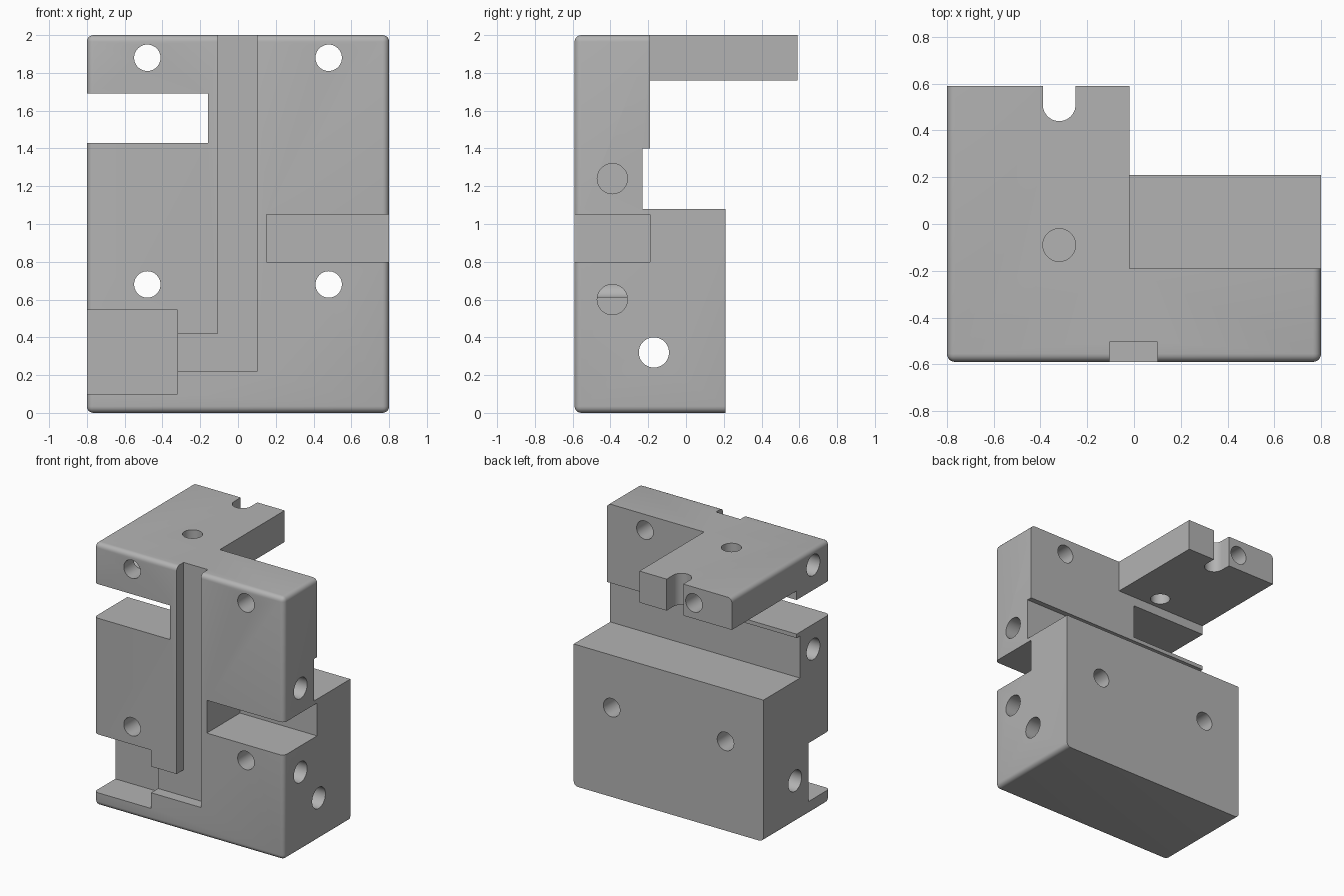
import bpy
import bmesh
from math import radians
from mathutils import Matrix, Vector

if "Cube" in bpy.data.objects:
    bpy.data.objects.remove(bpy.data.objects["Cube"], do_unlink=True)

grey = bpy.data.materials.new("machined grey")
grey.use_nodes = True
grey.diffuse_color = (0.45, 0.45, 0.45, 1)
grey.node_tree.nodes["Principled BSDF"].inputs["Base Color"].default_value = grey.diffuse_color


def finish(bm, name):
    mesh = bpy.data.meshes.new(name)
    bm.to_mesh(mesh)
    bm.free()
    mesh.materials.append(grey)
    obj = bpy.data.objects.new(name, mesh)
    bpy.context.collection.objects.link(obj)
    return obj


def box_mesh(x, y, z):
    bm = bmesh.new()
    lo, hi = Vector((x[0], y[0], z[0])), Vector((x[1], y[1], z[1]))
    bmesh.ops.create_cube(bm, size=1, matrix=Matrix.Translation((lo + hi) / 2)
                          @ Matrix.Diagonal((*(hi - lo), 1)))
    return bm


def cut(cutter):
    cutter.hide_render = True
    mod = block.modifiers.new(cutter.name, 'BOOLEAN')
    mod.operation = 'DIFFERENCE'
    mod.solver = 'EXACT'
    mod.object = cutter
    bpy.context.view_layer.objects.active = block
    bpy.ops.object.modifier_apply(modifier=mod.name)
    bpy.data.objects.remove(cutter, do_unlink=True)


def cut_box(name, x, y, z):
    cut(finish(box_mesh(x, y, z), name))


def drill(name, axis, start, end, radius):
    # Round hole between two points along one axis
    turn = {'x': Matrix.Rotation(radians(90), 4, 'Y'),
            'y': Matrix.Rotation(radians(90), 4, 'X'), 'z': Matrix()}[axis]
    a, b = Vector(start), Vector(end)
    bm = bmesh.new()
    bmesh.ops.create_cone(bm, cap_ends=True, segments=40, radius1=radius, radius2=radius,
                          depth=(b - a).length, matrix=Matrix.Translation((a + b) / 2) @ turn)
    cut(finish(bm, name))


# Stock block, rounded on every edge except those of the back face
BACK, OUT = 0.59, 1.2
bm = box_mesh((-0.8, 0.8), (-BACK, BACK), (0, 2))
edges = [e for e in bm.edges if min(v.co.y for v in e.verts) < 0]
bmesh.ops.bevel(bm, geom=edges, offset=0.035, segments=5, profile=0.5, affect='EDGES')
block = finish(bm, "mounting_block")
for ob in bpy.context.selected_objects:
    ob.select_set(False)
block.select_set(True)

# Back: lower block, recessed band, top flange
cut_box("lower_back", (-OUT, OUT), (0.21, OUT), (-OUT, 1.2))
cut_box("under_flange", (-OUT, OUT), (-0.19, OUT), (1.08, 1.76))
cut_box("beside_flange", (-0.02, OUT), (-0.19, OUT), (1.5, 2.2))
cut_box("back_band", (-OUT, OUT), (-0.23, 0.4), (1.08, 1.4))

# Side slots
cut_box("upper_slot", (-OUT, -0.16), (-OUT, 0), (1.43, 1.69))
cut_box("lower_slot", (0.15, OUT), (-OUT, -0.19), (0.8, 1.05))

# Front channel and corner pocket
cut_box("channel", (-0.105, 0.1), (-OUT, -0.505), (0.22, 2.2))
cut_box("channel_foot", (-0.4, 0), (-OUT, -0.505), (0.22, 0.42))
cut_box("pocket", (-OUT, -0.32), (-OUT, -0.335), (0.1, 0.545))

# Round-ended notch in the flange
cut_box("notch", (-0.39, -0.25), (0.51, OUT), (1.6, 2.2))
drill("notch_end", 'z', (-0.32, 0.51, 1.6), (-0.32, 0.51, 2.2), 0.07)
drill("flange_hole", 'z', (-0.32, -0.09, 1.6), (-0.32, -0.09, 2.2), 0.07)

# Four bolt holes front to back
for x in (-0.48, 0.48):
    for z in (0.68, 1.88):
        drill("bolt_hole", 'y', (x, -OUT, z), (x, OUT, z), 0.07)

# Cross hole and blind side holes
drill("cross_hole", 'x', (-OUT, -0.17, 0.32), (OUT, -0.17, 0.32), 0.08)
for side, z in ((1, 1.24), (1, 0.6), (-1, 1.24), (-1, 1.88)):
    drill("side_hole", 'x', (side * 0.5, -0.39, z), (side * OUT, -0.39, z), 0.08)

bpy.context.view_layer.objects.active = block
bpy.ops.object.shade_smooth_by_angle(angle=radians(30))
